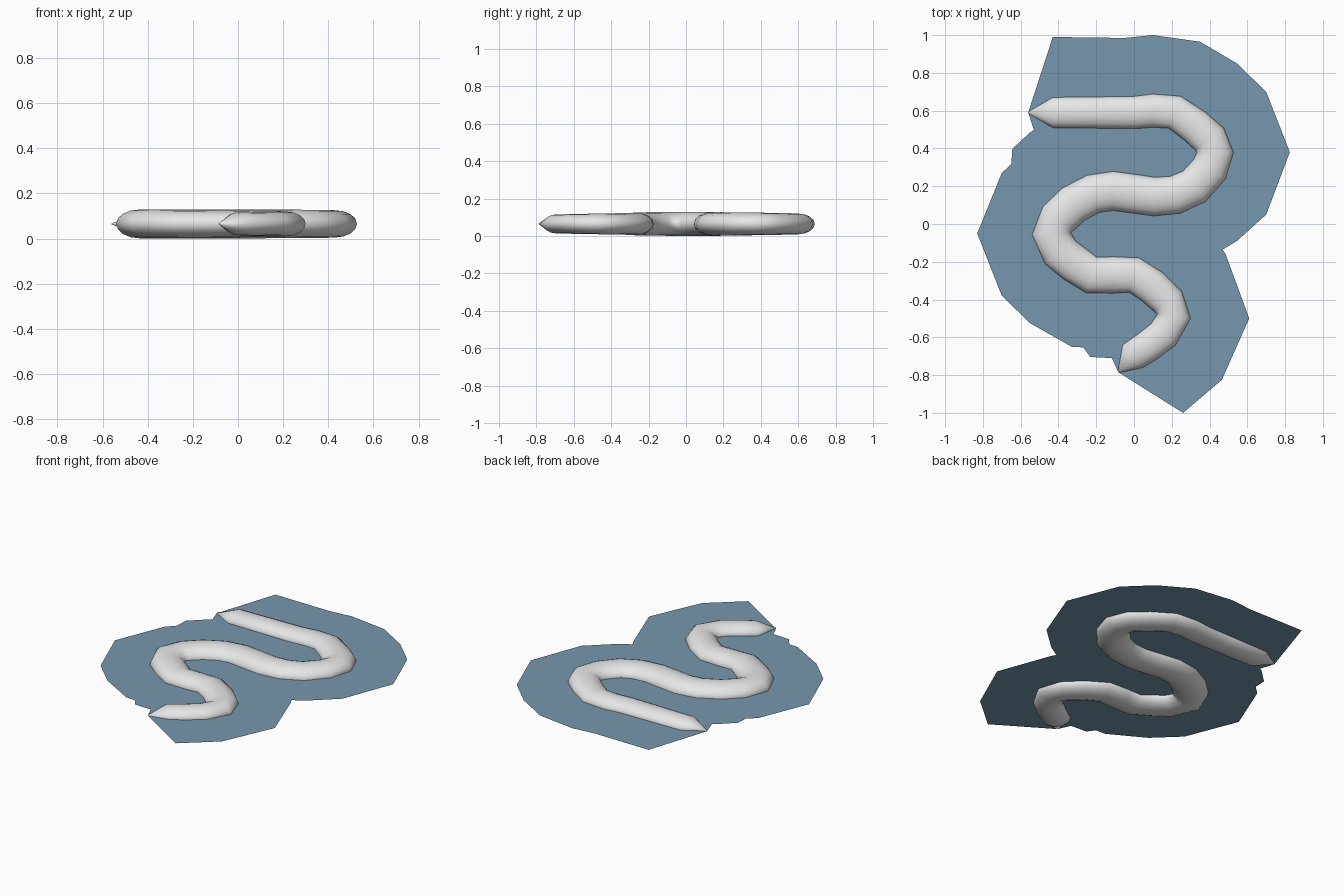
import bpy, bmesh, math
from mathutils import Vector

cube = bpy.data.objects.get("Cube")
if cube:
    bpy.data.objects.remove(cube, do_unlink=True)

MID_Z = 0.065
SIDES = 16


def make_material(name, color):
    mat = bpy.data.materials.new(name)
    mat.use_nodes = True
    mat.diffuse_color = color
    mat.node_tree.nodes["Principled BSDF"].inputs["Base Color"].default_value = color
    return mat


def make_object(name, bm, mat):
    bmesh.ops.recalc_face_normals(bm, faces=bm.faces)
    mesh = bpy.data.meshes.new(name)
    bm.to_mesh(mesh)
    bm.free()
    mesh.materials.append(mat)
    obj = bpy.data.objects.new(name, mesh)
    bpy.context.collection.objects.link(obj)
    return obj


grey = make_material("light_grey", (0.8, 0.8, 0.8, 1))
blue = make_material("slate_blue", (0.18, 0.31, 0.42, 1))

# Centre line of the winding body, from the back tip to the front tip
path = [Vector(p) for p in (
    (-.56, .59), (-.43, .59), (-.2, .59), (0, .59), (.1, .6), (.215, .592),
    (.32, .52), (.40, .45), (.43, .38), (.40, .29), (.32, .2), (.22, .155),
    (.11, .145), (0, .16), (-.11, .175), (-.215, .16), (-.32, .105),
    (-.4, .03), (-.437, -.05), (-.39, -.15), (-.315, -.21), (-.225, -.27),
    (-.11, -.27), (0, -.27), (.095, -.33), (.18, -.41), (.212, -.487),
    (.155, -.585), (.07, -.65), (-.007, -.7), (-.083, -.785))]

# Tube: flattened oval rings, thicker in the middle and pinched at both tips
bm = bmesh.new()
last = len(path) - 1
rings = []
for i, p in enumerate(path):
    along = (path[min(i + 1, last)] - path[max(i - 1, 0)]).normalized()
    side = Vector((-along.y, along.x))
    radius = 0.078 + 0.026 * math.sin(math.pi * i / last)
    if i in (0, last):
        radius = 0.004
    ring = []
    for k in range(SIDES):
        a = 2 * math.pi * k / SIDES
        q = p + side * radius * math.cos(a)
        ring.append(bm.verts.new((q.x, q.y, MID_Z + 0.62 * radius * math.sin(a))))
    rings.append(ring)
for r0, r1 in zip(rings, rings[1:]):
    for k in range(SIDES):
        n = (k + 1) % SIDES
        bm.faces.new((r0[k], r0[n], r1[n], r1[k]))
bm.faces.new(rings[0])
bm.faces.new(rings[-1])
tube = make_object("winding_tube", bm, grey)
for poly in tube.data.polygons:
    poly.use_smooth = True

# Flat sheet around the tube
outline = [Vector(p) for p in (
    (-.56, .59), (-.51, .437), (-.55, .41), (-.7, .27), (-.83, -.05),
    (-.7, -.38), (-.55, -.525), (-.33, -.65), (-.14, -.66), (-.083, -.785),
    (.26, -1), (.465, -.825), (.61, -.5), (.485, -.16), (.47, -.135),
    (.545, -.09), (.7, .05), (.825, .38), (.7, .7), (.545, .85),
    (.35, .965), (.1, 1), (-.05, .985), (-.43, .99))]


def flat_sheet(name, points, z):
    bm = bmesh.new()
    face = bm.faces.new([bm.verts.new((p.x, p.y, z)) for p in points])
    bmesh.ops.triangulate(bm, faces=[face])
    obj = make_object(name, bm, blue)
    if obj.data.polygons[0].normal.z < 0:
        obj.data.flip_normals()


flat_sheet("outer_sheet", outline, MID_Z - 0.002)

# Narrower sheet, drawn in towards the centre line
inner = []
for p in outline:
    nearest = min(path, key=lambda c: (c - p).length)
    inner.append(nearest.lerp(p, 0.6))
flat_sheet("inner_sheet", inner, MID_Z + 0.001)
